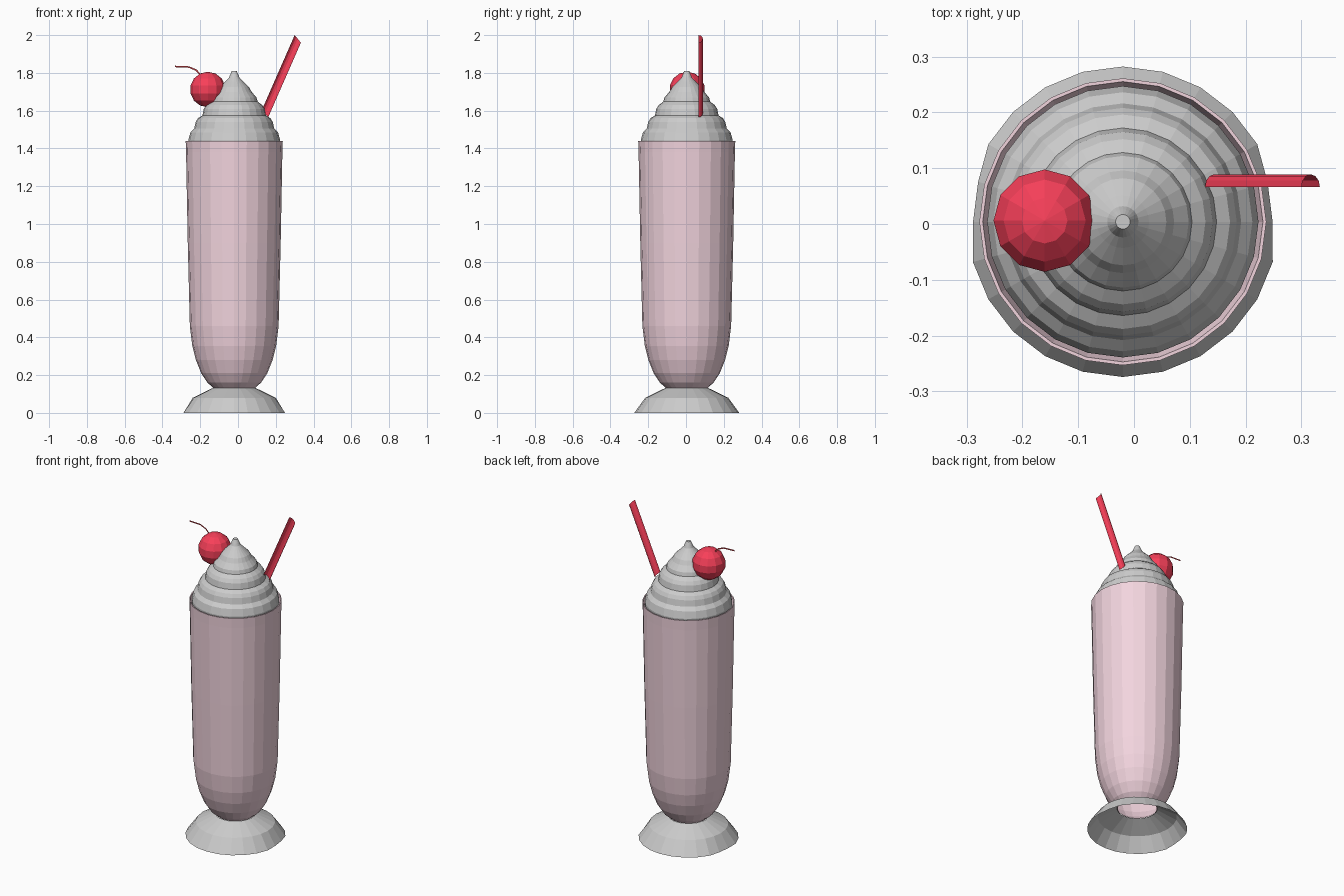
import bpy, bmesh, math
from mathutils import Vector

if "Cube" in bpy.data.objects:
    bpy.data.objects.remove(bpy.data.objects["Cube"])

CX, CY, SIDES = -0.02, 0.004, 24


def material(name, rgb):
    m = bpy.data.materials.new(name)
    m.diffuse_color = (*rgb, 1)
    m.use_nodes = True
    m.node_tree.nodes["Principled BSDF"].inputs["Base Color"].default_value = m.diffuse_color
    return m


PINK = material("pink", (0.89, 0.66, 0.73))
RED = material("red", (0.93, 0.05, 0.1))
STEM = material("dark_red", (0.55, 0.05, 0.06))


def finish(name, bm, mat=None, normals=True):
    if normals:
        bmesh.ops.recalc_face_normals(bm, faces=bm.faces)
    me = bpy.data.meshes.new(name)
    bm.to_mesh(me)
    bm.free()
    ob = bpy.data.objects.new(name, me)
    bpy.context.collection.objects.link(ob)
    if mat:
        me.materials.append(mat)
    return ob


def skin(bm, rows, closed):
    """Bridge equal-length rows of points with quads."""
    rows = [[bm.verts.new(p) for p in row] for row in rows]
    n = len(rows[0])
    for a, b in zip(rows, rows[1:]):
        for i in range(n if closed else n - 1):
            j = (i + 1) % n
            bm.faces.new((a[i], a[j], b[j], b[i]))
    return rows


def lathe(name, profile, mat=None, cap=False, centre=(CX, CY), sides=SIDES):
    bm = bmesh.new()
    rows = skin(bm, [[(centre[0] + r * math.cos(i * math.tau / sides),
                       centre[1] + r * math.sin(i * math.tau / sides), z)
                      for i in range(sides)] for r, z in profile], True)
    if cap:
        bm.faces.new(rows[-1])
    return finish(name, bm, mat)


# Hollow foot, with the rim slightly flattened at both sides
foot = lathe("foot", [(0.278, 0), (0.22, 0.08), (0.113, 0.132)])
for i in (0, 1, 11, 12):
    v = foot.data.vertices[i]
    v.co.x = CX + (v.co.x - CX) * 0.965

# Glass with an inward sloping lip
lathe("glass", [(0.108, 0.13), (0.142, 0.16), (0.175, 0.21), (0.203, 0.28),
                (0.222, 0.355), (0.235, 0.46), (0.246, 0.9), (0.255, 1.38),
                (0.257, 1.44), (0.251, 1.44), (0.241, 1.40)], PINK)

# Whipped cream in stacked swirls
lathe("whipped_cream", [(0.241, 1.40), (0.243, 1.445), (0.232, 1.485),
                        (0.212, 1.505), (0.204, 1.54), (0.192, 1.56),
                        (0.168, 1.575), (0.161, 1.61), (0.148, 1.63),
                        (0.124, 1.648), (0.118, 1.67), (0.092, 1.70),
                        (0.078, 1.725), (0.047, 1.755), (0.028, 1.775),
                        (0.022, 1.79), (0.013, 1.81)], cap=True)

# Cherry
bm = bmesh.new()
bmesh.ops.create_uvsphere(bm, u_segments=12, v_segments=7, radius=0.094)
bmesh.ops.translate(bm, verts=bm.verts, vec=(-0.160, 0.006, 1.712))
finish("cherry", bm, RED)

# Cherry stem: a thin flat upright ribbon
path = [Vector((x, 0.006, z)) for x, z in
        ((-0.18, 1.765), (-0.198, 1.79), (-0.222, 1.815), (-0.26, 1.831), (-0.333, 1.834))]
rows = []
for i, p in enumerate(path):
    t = (path[min(i + 1, 4)] - path[max(i - 1, 0)]).normalized()
    side = Vector((-t.z, 0, t.x)) * 0.004
    rows.append([p - side, p + side])
bm = bmesh.new()
skin(bm, rows, False)
finish("cherry_stem", bm, STEM)

# Straw: a slanted open half tube with oblique ends
bm = bmesh.new()
across, back = Vector((0.0165, 0, -0.02)), Vector((0, 0.023, 0))
skin(bm, [[Vector((x, 0.066, z)) + across * math.cos(a * math.pi / 6)
           + back * math.sin(a * math.pi / 6) for a in range(7)]
          for x, z in ((0.1435, 1.585), (0.3165, 1.98))], False)
bmesh.ops.reverse_faces(bm, faces=bm.faces)
finish("straw", bm, RED, normals=False)
